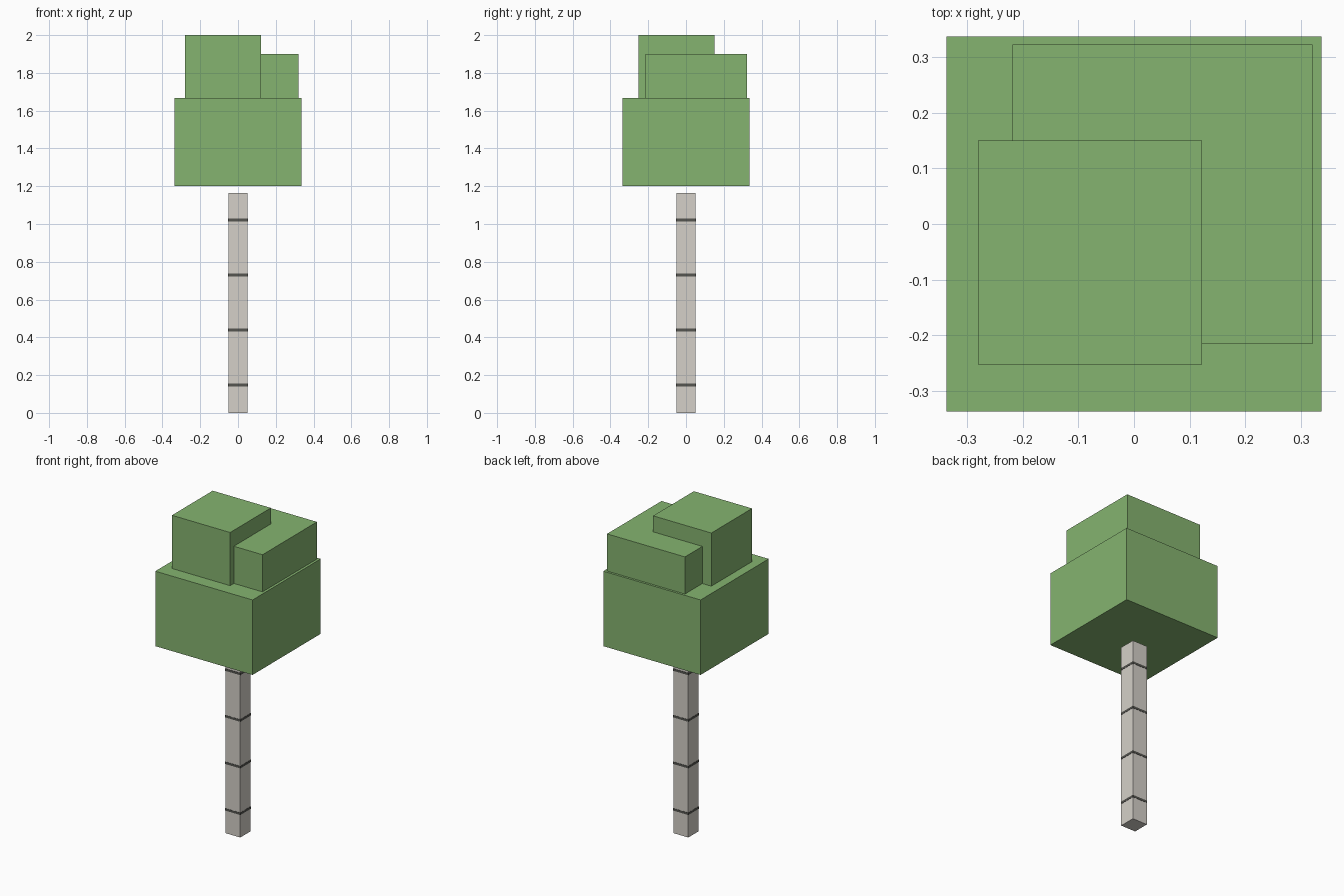
import bpy
import bmesh
from mathutils import Vector

if "Cube" in bpy.data.objects:
    bpy.data.objects.remove(bpy.data.objects["Cube"])


def material(name, rgb):
    mat = bpy.data.materials.new(name)
    mat.diffuse_color = (*rgb, 1.0)
    mat.use_nodes = True
    mat.node_tree.nodes["Principled BSDF"].inputs["Base Color"].default_value = mat.diffuse_color
    return mat


def box(name, low, high, mat):
    """Axis-aligned box between two opposite corners."""
    low, high = Vector(low), Vector(high)
    size, centre = high - low, (low + high) / 2
    bm = bmesh.new()
    bmesh.ops.create_cube(bm, size=1.0)
    bmesh.ops.scale(bm, vec=size, verts=bm.verts)
    mesh = bpy.data.meshes.new(name)
    bm.to_mesh(mesh)
    bm.free()
    mesh.materials.append(mat)
    obj = bpy.data.objects.new(name, mesh)
    obj.location = centre
    bpy.context.collection.objects.link(obj)
    return obj


leaf = material("leaf_green", (0.235, 0.456, 0.162))
bark = material("pale_bark", (0.66, 0.63, 0.58))
mark = material("dark_bark", (0.09, 0.09, 0.08))

# Trunk, stopping just short of the foliage
TRUNK = 0.0515
TRUNK_TOP = 1.164
box("trunk", (-TRUNK, -TRUNK, 0), (TRUNK, TRUNK, TRUNK_TOP), bark)

# Evenly spaced dark bark bands
BAND, BAND_HALF_HEIGHT = 0.053, 0.007
for i in range(4):
    z = 0.148 + i * TRUNK_TOP / 4
    box(f"bark_band_{i + 1}",
        (-BAND, -BAND, z - BAND_HALF_HEIGHT),
        (BAND, BAND, z + BAND_HALF_HEIGHT), mark)

# Foliage: wide base with two offset blocks sunk slightly into it
box("foliage_base", (-0.336, -0.336, 1.20), (0.336, 0.336, 1.668), leaf)
box("foliage_middle", (-0.218, -0.215, 1.65), (0.320, 0.322, 1.90), leaf)
box("foliage_top", (-0.280, -0.252, 1.64), (0.122, 0.150, 2.0), leaf)
